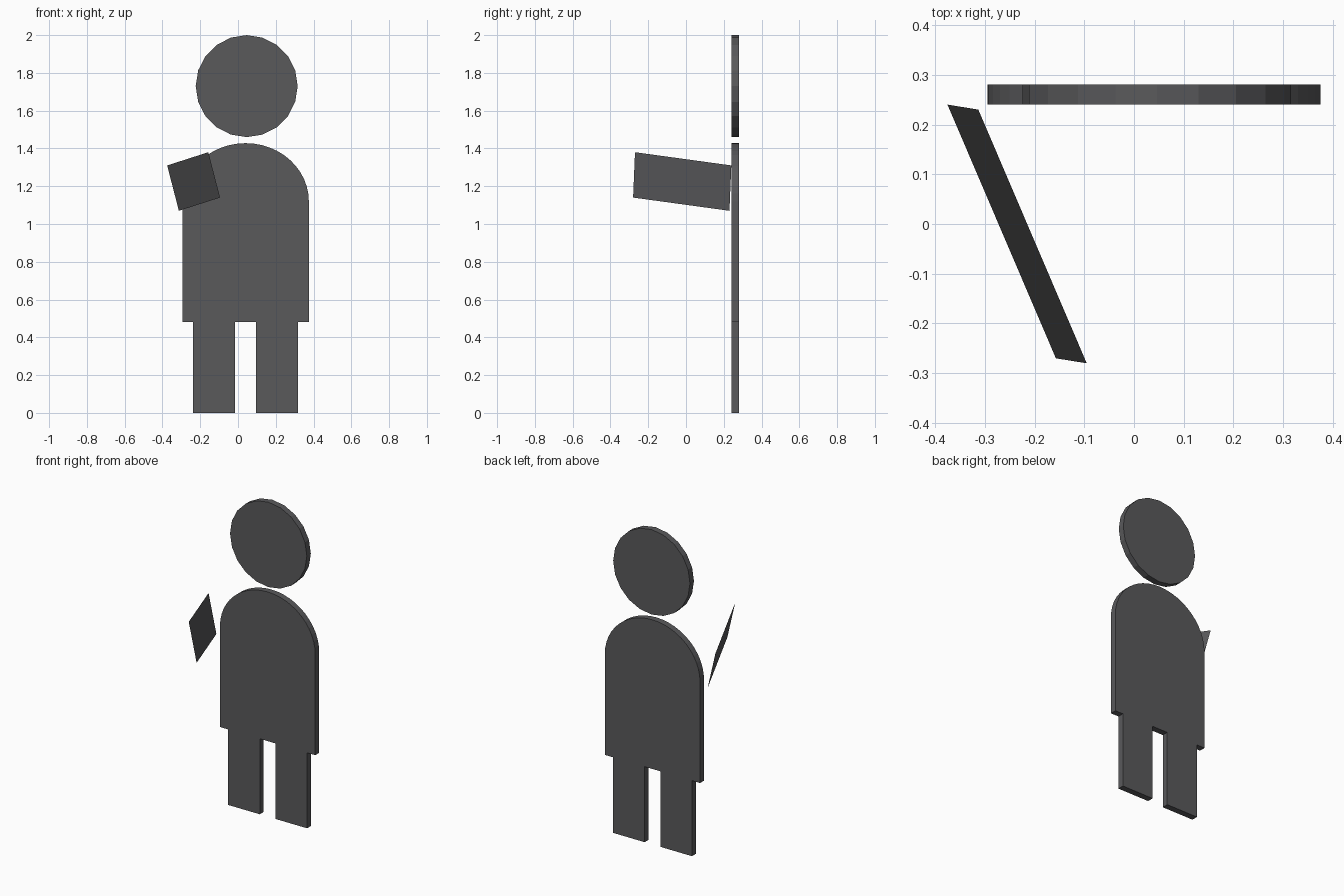
import bpy, bmesh
from math import cos, sin, pi, tau

if "Cube" in bpy.data.objects:
    bpy.data.objects.remove(bpy.data.objects["Cube"])

FRONT, BACK, CX = 0.24, 0.28, 0.04

grey = bpy.data.materials.new("dark_grey")
grey.diffuse_color = (0.1, 0.1, 0.105, 1)
grey.use_nodes = True
grey.node_tree.nodes["Principled BSDF"].inputs["Base Color"].default_value = grey.diffuse_color


def make_object(name, bm):
    me = bpy.data.meshes.new(name)
    bm.to_mesh(me)
    bm.free()
    me.materials.append(grey)
    ob = bpy.data.objects.new(name, me)
    bpy.context.collection.objects.link(ob)
    return ob


def panel(name, outline):
    """Flat cut-out: an (x, z) outline extruded from FRONT to BACK."""
    bm = bmesh.new()
    face = bm.faces.new([bm.verts.new((x, FRONT, z)) for x, z in outline])
    new = bmesh.ops.extrude_face_region(bm, geom=[face])["geom"]
    moved = [v for v in new if isinstance(v, bmesh.types.BMVert)]
    bmesh.ops.translate(bm, verts=moved, vec=(0, BACK - FRONT, 0))
    bmesh.ops.recalc_face_normals(bm, faces=bm.faces)
    return make_object(name, bm)


# head: 20-sided disc
panel("head", [(0.046 + 0.27 * cos(tau * i / 20), 1.73 + 0.27 * sin(tau * i / 20))
               for i in range(20)])

# torso with rounded shoulders and two legs, one outline mirrored about CX
half_w, arch_z, arch_h = 0.335, 1.12, 0.308
right = [(0.055, 0.48), (0.055, 0), (0.278, 0), (0.278, 0.48), (half_w, 0.48)]
arch = [(half_w * cos(pi * i / 24), arch_z + arch_h * sin(pi * i / 24))
        for i in range(25)]
left = [(-x, z) for x, z in reversed(right)]
panel("body_and_legs", [(CX + x, z) for x, z in right + arch + left])

# forearm: a single flat tilted sheet reaching forward
bm = bmesh.new()
bm.faces.new([bm.verts.new(p) for p in (
    (-0.375, 0.24, 1.31), (-0.313, 0.23, 1.07),
    (-0.095, -0.28, 1.14), (-0.157, -0.27, 1.38))])
make_object("arm", bm)
